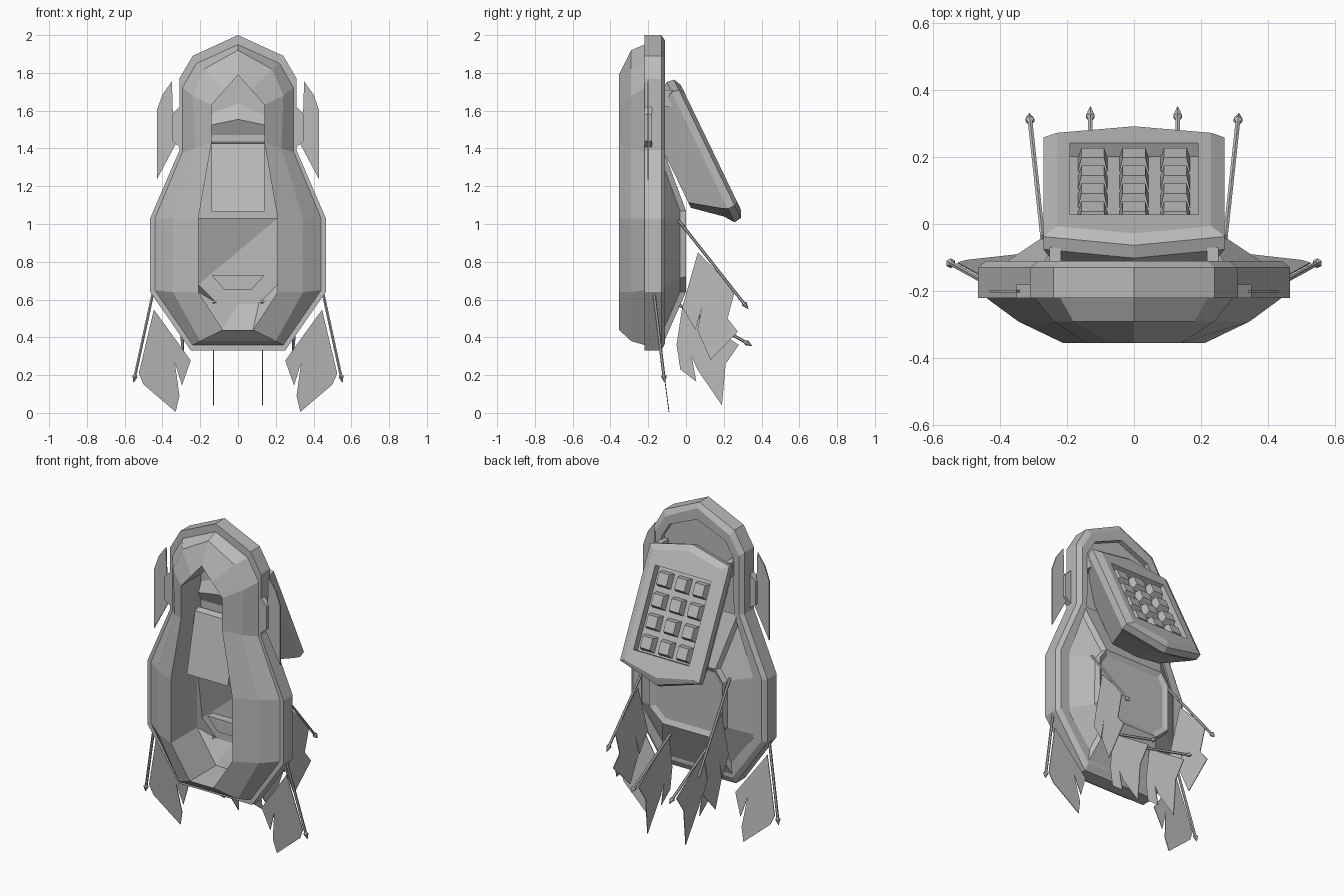
import bpy, bmesh
from mathutils import Vector

if "Cube" in bpy.data.objects:
    bpy.data.objects.remove(bpy.data.objects["Cube"])

grey = bpy.data.materials.new("plain grey")
grey.use_nodes = True
grey.diffuse_color = (0.5, 0.5, 0.5, 1)
grey.node_tree.nodes["Principled BSDF"].inputs["Base Color"].default_value = (0.5, 0.5, 0.5, 1)


def finish(name, bm):
    bmesh.ops.recalc_face_normals(bm, faces=bm.faces)
    mesh = bpy.data.meshes.new(name)
    bm.to_mesh(mesh)
    bm.free()
    mesh.materials.append(grey)
    ob = bpy.data.objects.new(name, mesh)
    bpy.context.scene.collection.objects.link(ob)
    return ob


def loft(name, rings, first=True, last=True, closed=False, shape=None):
    """Skin rings of points; cap the ends, or join the last ring to the first."""
    bm = bmesh.new()
    loops = [[bm.verts.new(p) for p in ring] for ring in rings]
    n = len(loops[0])
    for a, b in zip(loops, loops[1:] + loops[:1] if closed else loops[1:]):
        for i in range(n):
            j = (i + 1) % n
            bm.faces.new((a[i], a[j], b[j], b[i]))
    if first and not closed:
        bm.faces.new(loops[0])
    if last and not closed:
        bm.faces.new(loops[-1])
    if shape:
        shape(bm)
    return finish(name, bm)


def both(half):
    """Mirror a half outline, listed from top to bottom, into a closed one."""
    return half + [(-x, z) for x, z in reversed(half) if x > 0]


def at_y(y, half):
    return [(x, y, z) for x, z in both(half)]


def prism(name, points, offset):
    off = Vector(offset)
    return loft(name, [[Vector(p) - off / 2 for p in points], [Vector(p) + off / 2 for p in points]])


def box(name, lo, hi):
    (x, y, z), (X, Y, Z) = lo, hi
    return loft(name, [[(x, y, h), (X, y, h), (X, Y, h), (x, Y, h)] for h in (z, Z)])


# Main shell: a thick ring with a rounded front, stepped rim and recessed back
opening = [(0, 1.79), (.07, 1.71), (.14, 1.63), (.14, 1.43), (.21, 1.03), (.21, .64), (.08, .44), (0, .44)]
belly = [(0, 1.92), (.18, 1.82), (.24, 1.68), (.23, 1.40), (.345, 1.03), (.345, .64), (.2, .38), (0, .38)]
lip = [(0, 1.95), (.22, 1.85), (.295, 1.72), (.295, 1.38), (.44, 1.03), (.44, .65), (.24, .36), (0, .36)]
rim = [(0, 2.0), (.24, 1.89), (.31, 1.77), (.31, 1.39), (.465, 1.03), (.465, .64), (.25, .33), (0, .33)]
back = [(0, 1.97), (.22, 1.86), (.285, 1.75), (.285, 1.39), (.44, 1.03), (.44, .65), (.24, .37), (0, .37)]
recess = [(0, 1.9), (.19, 1.82), (.245, 1.73), (.25, 1.39), (.38, 1.03), (.38, .65), (.2, .42), (0, .42)]
loft("shell", [at_y(-.355, opening), at_y(-.29, belly), at_y(-.22, lip), at_y(-.22, rim),
               at_y(-.13, rim), at_y(-.11, back), at_y(-.11, recess), at_y(-.14, recess),
               at_y(-.14, opening)], closed=True)

# Inner walls: a nearer upper panel and a deeper lower pan
prism("upper_panel", at_y(-.15, opening[:5]), (0, .02, 0))
loft("cockpit_pan", [at_y(y, opening[4:]) for y in (-.145, -.1)] +
     [at_y(-.05, [(0, 1.03), (.21, 1.03), (.21, .68), (.11, .58), (0, .58)][1:] + [(0, .58)])], first=False)


# Rear body with sunken side panels and back panel
def sink(bm):
    bmesh.ops.recalc_face_normals(bm, faces=bm.faces)
    sides = [f for f in bm.faces if abs(f.calc_center_median().x) > .15]
    rear = [f for f in bm.faces if f.calc_center_median().y > -.01]
    for s in (1, -1):
        group = [f for f in sides if f.calc_center_median().x * s > 0]
        bmesh.ops.inset_region(bm, faces=group, thickness=.025, depth=-.02, use_even_offset=True)
    bmesh.ops.inset_region(bm, faces=rear, thickness=.03, depth=-.015, use_even_offset=True)


loft("rear_body", [
    at_y(-.115, [(.27, 1.38), (.42, 1.03), (.42, .66), (.24, .38)]),
    at_y(0, [(.2, 1.07), (.25, 1.0), (.25, .72), (.16, .64)])], first=False, shape=sink)

# Leaning front plate and cockpit step
prism("front_plate", [(-.14, -.2, 1.43), (.14, -.2, 1.43), (.14, -.28, 1.07), (-.14, -.28, 1.07)], (0, .04, .01))
loft("cockpit_step", [at_y(y, [(.14, .73), (.07, .65)]) for y in (-.1, -.03)])


# Tilted backpack, built in its own frame: x, out, down
def tilt(x, out, down):
    return Vector((x, -.015 + .9 * out + .434 * down, 1.71 + .434 * out - .9 * down))


def tilted(out, half):
    return [tilt(x, out, d) for x, d in both(half)]


pack = loft("backpack", [
    tilted(0, [(0, -.03), (.23, .02), (.23, .66), (0, .705)]),
    tilted(-.02, [(0, -.07), (.27, -.01), (.27, .67), (0, .745)]),
    tilted(-.06, [(0, -.075), (.27, -.015), (.27, .67), (0, .75)]),
    tilted(-.095, [(0, -.05), (.25, 0), (.25, .65), (0, .70)]),
    tilted(-.235, [(0, .06), (.17, .1), (.17, .55), (0, .58)])])
cutter = loft("window_cutter", [tilted(o, [(.19, .1), (.19, .59)]) for o in (-.045, .05)])
mod = pack.modifiers.new("window", 'BOOLEAN')
mod.operation, mod.solver, mod.object = 'DIFFERENCE', 'EXACT', cutter
graph = bpy.context.evaluated_depsgraph_get()
cut_mesh = bpy.data.meshes.new_from_object(pack.evaluated_get(graph))
pack.modifiers.clear()
pack.data = cut_mesh
bpy.data.objects.remove(cutter)

# Grid of tapered blocks in the backpack window
for row in range(4):
    for col in (-1, 0, 1):
        rings = []
        for out, w, h in ((-.05, .045, .047), (-.005, .034, .034)):
            x, d = col * .123, .165 + row * .123
            rings.append([tilt(x + a * w, out, d + b * h) for a, b in ((-1, -1), (1, -1), (1, 1), (-1, 1))])
        loft("backpack_block", rings)


# Flag poles with pointed tips
def cone(name, a, b, r1, r2):
    bm = bmesh.new()
    bmesh.ops.create_cone(bm, cap_ends=True, segments=6, radius1=r1, radius2=r2, depth=(b - a).length)
    bm.transform((b - a).to_track_quat('Z', 'Y').to_matrix().to_4x4())
    bmesh.ops.translate(bm, verts=bm.verts, vec=(a + b) / 2)
    return finish(name, bm)


def pole(name, a, b):
    a, b = Vector(a), Vector(b)
    d = (b - a).normalized()
    cone(name, a, b - d * .03, .008, .008)
    cone(name + "_collar", b - d * .045, b - d * .033, .008, .015)
    cone(name + "_tip", b - d * .033, b, .015, .001)


side_flag = [(.445, .547), (.25, .277), (.297, .145), (.335, .27), (.31, .09), (.33, .005), (.5, .15), (.525, .21)]
outer_flag = [(.063, .85), (.26, .65), (.22, .5), (.275, .43), (.13, .28), (.06, .44), (.085, .56),
              (.05, .44), (-.02, .56)]
inner_flag = [(-.02, .56), (-.05, .36), (-.03, .23), (.055, .165), (.03, .3), (.06, .23), (.19, .04),
              (.21, .26), (.28, .36)]
fin = [(.35, 1.755), (.4, 1.685), (.43, 1.6), (.43, 1.235), (.345, 1.395), (.32, 1.44), (.32, 1.565),
       (.345, 1.595)]

for s, side in ((1, "left"), (-1, "right")):
    pole(side + "_side_pole", (s * .45, -.17, .635), (s * .553, -.113, .16))
    prism(side + "_side_flag", [(s * x, -.17 + (.62 - z) * .13, z) for x, z in side_flag], (0, .004, 0))
    pole(side + "_outer_pole", (s * .272, -.04, 1.02), (s * .312, .33, .55))
    prism(side + "_outer_flag", [(s * (.278 + .1 * y), y, z) for y, z in outer_flag], (.004, 0, 0))
    pole(side + "_inner_pole", (s * .13, -.07, .59), (s * .13, .35, .355))
    prism(side + "_inner_flag", [(s * .13, y, z) for y, z in inner_flag], (.004, 0, 0))
    # Side fins and their mounts
    prism(side + "_fin", [(s * x, -.2, z) for x, z in fin], (0, .008, 0))
    loft(side + "_fin_mount", [[(s * x, y, z) for y, z in ((-.22, b), (-.18, b), (-.18, t), (-.22, t))]
                               for x, b, t in ((.3, 1.4, 1.63), (.35, 1.44, 1.58))])
    # Backpack brackets
    x = s * .235
    box(side + "_bracket", (x - .017, -.145, 1.62), (x + .017, -.07, 1.71))
